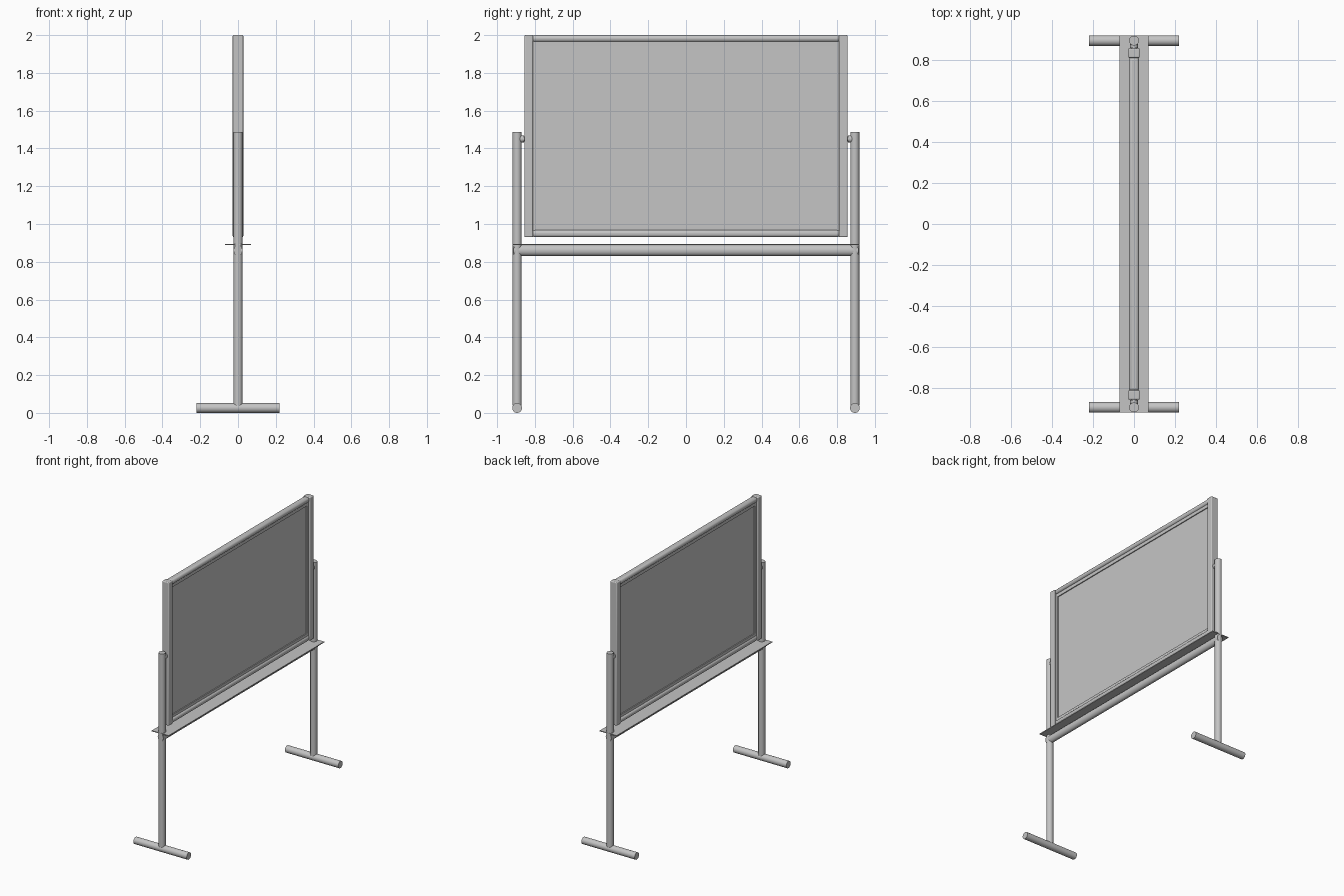
import bpy, math
from mathutils import Vector

if "Cube" in bpy.data.objects:
    bpy.data.objects.remove(bpy.data.objects["Cube"])

metal = bpy.data.materials.new("grey_metal")
metal.diffuse_color = (0.55, 0.55, 0.55, 1)
metal.use_nodes = True
metal.node_tree.nodes["Principled BSDF"].inputs["Base Color"].default_value = metal.diffuse_color
panel_grey = bpy.data.materials.new("board_grey")
panel_grey.diffuse_color = (0.56, 0.56, 0.56, 1)
panel_grey.use_nodes = True
panel_grey.node_tree.nodes["Principled BSDF"].inputs["Base Color"].default_value = panel_grey.diffuse_color


def finish(ob, name, mat):
    ob.name = name
    ob.data.materials.append(mat)
    return ob


def box(name, lo, hi, bevel=0.0, mat=metal):
    lo, hi = Vector(lo), Vector(hi)
    bpy.ops.mesh.primitive_cube_add(size=1, location=(lo + hi) / 2)
    ob = bpy.context.object
    ob.scale = hi - lo
    bpy.ops.object.transform_apply(location=False, rotation=False, scale=True)
    if bevel:
        m = ob.modifiers.new("bevel", 'BEVEL')
        m.width = bevel
        m.segments = 3
        bpy.ops.object.shade_smooth_by_angle(angle=math.radians(35))
    return finish(ob, name, mat)


def tube(name, a, b, r, squash=(1, 1, 1)):
    # round bar between two points; squash flattens its section
    a, b = Vector(a), Vector(b)
    d = b - a
    bpy.ops.mesh.primitive_cylinder_add(vertices=24, radius=r, depth=d.length,
                                        location=(a + b) / 2)
    ob = bpy.context.object
    ob.rotation_euler = d.to_track_quat('Z', 'Y').to_euler()
    bpy.ops.object.transform_apply(location=False, rotation=True, scale=False)
    ob.scale = squash
    bpy.ops.object.transform_apply(location=False, rotation=False, scale=True)
    bpy.ops.object.shade_smooth_by_angle(angle=math.radians(35))
    return finish(ob, name, metal)


for s, side in ((-1, "left"), (1, "right")):
    y = s * 0.894
    # stand
    tube(side + "_foot", (-0.22, y, 0.026), (0.22, y, 0.026), 0.026)
    tube(side + "_post", (0, y, 0.04), (0, y, 1.487), 0.024)
    # pivot pin and knob between post and board
    tube(side + "_pivot_pin", (0, s * 0.845, 1.45), (0, s * 0.885, 1.45), 0.012)
    tube(side + "_pivot_knob", (0, s * 0.858, 1.45), (0, s * 0.878, 1.45), 0.019)
    # board frame upright and inner lip
    ya, yb = sorted((s * 0.81, s * 0.856))
    box(side + "_frame_upright", (-0.028, ya, 0.93), (0.028, yb, 2.0), 0.006)
    ya, yb = sorted((s * 0.795, s * 0.815))
    box(side + "_frame_lip", (-0.014, ya, 0.965), (0.014, yb, 1.97))

# frame rails with rounded section, plus inner lips
for name, z0, z1 in (("top", 1.964, 2.0), ("bottom", 0.93, 0.968)):
    box(name + "_frame_rail", (-0.025, -0.815, z0), (0.025, 0.815, z1), 0.015)
box("top_frame_lip", (-0.014, -0.81, 1.94), (0.014, 0.81, 1.97))
box("bottom_frame_lip", (-0.014, -0.81, 0.96), (0.014, 0.81, 0.988))

# writing board
box("board_panel", (-0.007, -0.80, 0.98), (0.007, 0.80, 1.95), 0, panel_grey)

# crossbar and tray
tube("crossbar", (0, -0.914, 0.86), (0, 0.914, 0.86), 0.029, (0.8, 1, 1))
box("tray", (-0.07, -0.918, 0.889), (0.07, 0.918, 0.895))
